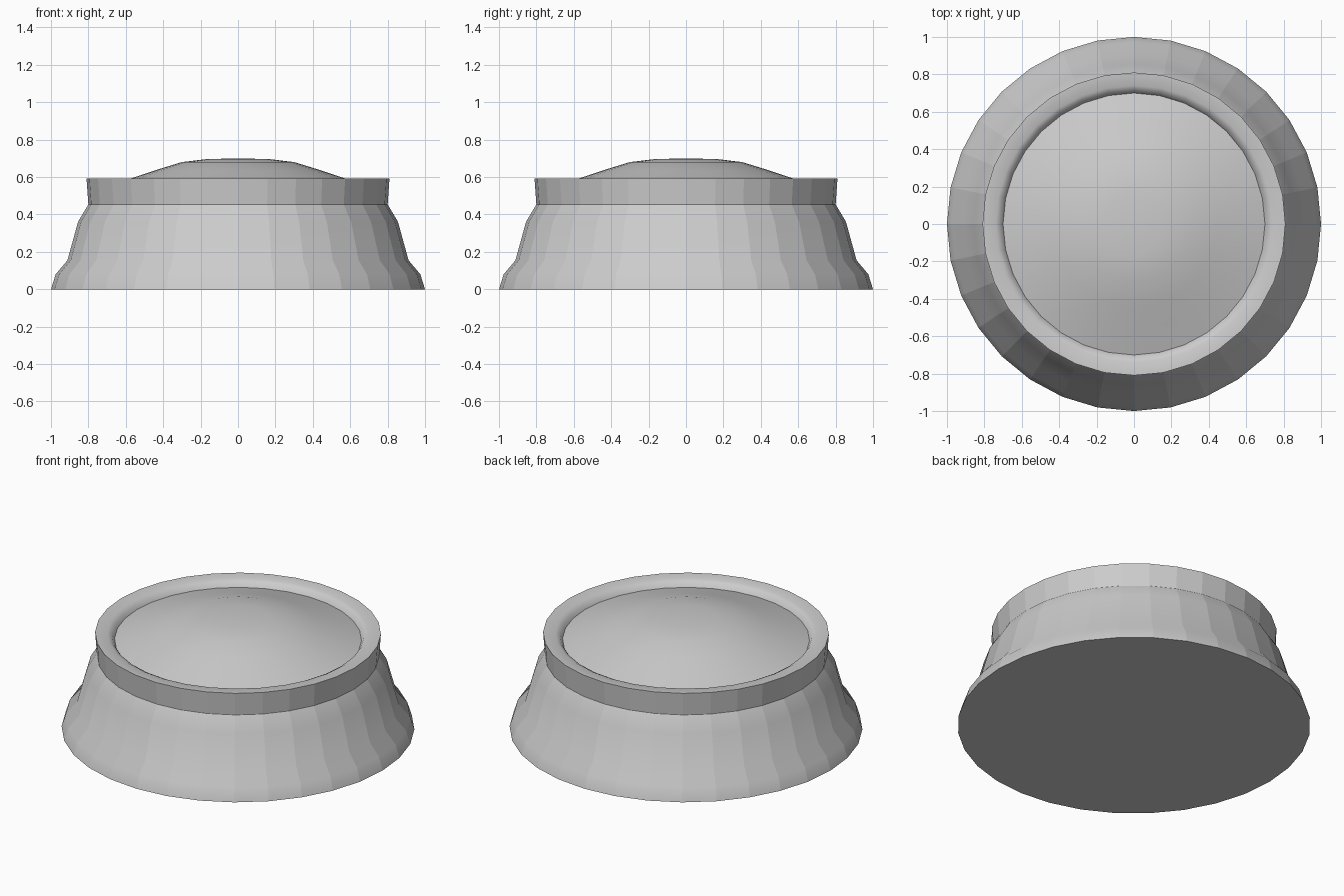
import bpy, bmesh, math

if "Cube" in bpy.data.objects:
    bpy.data.objects.remove(bpy.data.objects["Cube"])

SIDES = 32

grey = bpy.data.materials.new("light_grey")
grey.diffuse_color = (0.6, 0.6, 0.6, 1)
grey.use_nodes = True
grey.node_tree.nodes["Principled BSDF"].inputs["Base Color"].default_value = grey.diffuse_color


def lathe(name, profile, facets=False, sharp_radii=(), cap_first=False):
    """Spin (radius, height) points, listed from bottom/outside to top/inside."""
    bm = bmesh.new()
    rings = []
    for r, z in profile:
        if r == 0:
            rings.append([bm.verts.new((0, 0, z))] * SIDES)
        else:
            rings.append([bm.verts.new((r * math.cos(2 * math.pi * i / SIDES),
                                        r * math.sin(2 * math.pi * i / SIDES), z))
                          for i in range(SIDES)])
    for a, b in zip(rings, rings[1:]):
        for i in range(SIDES):
            j = (i + 1) % SIDES
            quad = [a[i], a[j], b[j], b[i]]
            bm.faces.new(list(dict.fromkeys(quad)))
    for f in bm.faces:
        f.smooth = True
    if cap_first:
        cap = bm.faces.new(rings[0][::-1])
        cap.smooth = False
        for e in cap.edges:
            e.smooth = False
    # upright edges stay crisp where the wall is faceted
    if facets:
        for e in bm.edges:
            if abs(e.verts[0].co.z - e.verts[1].co.z) > 1e-4:
                e.smooth = False
    mesh = bpy.data.meshes.new(name)
    bm.to_mesh(mesh)
    bm.free()
    mesh.materials.append(grey)
    obj = bpy.data.objects.new(name, mesh)
    bpy.context.collection.objects.link(obj)
    return obj


# flared base with a flat underside
lathe("flared_base", [(1.0, 0), (0.975, 0.08), (0.912, 0.155),
                      (0.855, 0.362), (0.80, 0.453)],
      facets=True, cap_first=True)

# upright band around the top
lathe("collar_band", [(0.80, 0.453), (0.81, 0.593)], facets=True)

# rim rolling down into the groove
lathe("collar_rim", [(0.81, 0.593), (0.74, 0.59), (0.715, 0.577), (0.70, 0.552)])

# shallow domed top
lathe("domed_top", [(0.70, 0.552), (0.56, 0.597), (0.44, 0.637),
                    (0.30, 0.68), (0.16, 0.697), (0, 0.699)])
